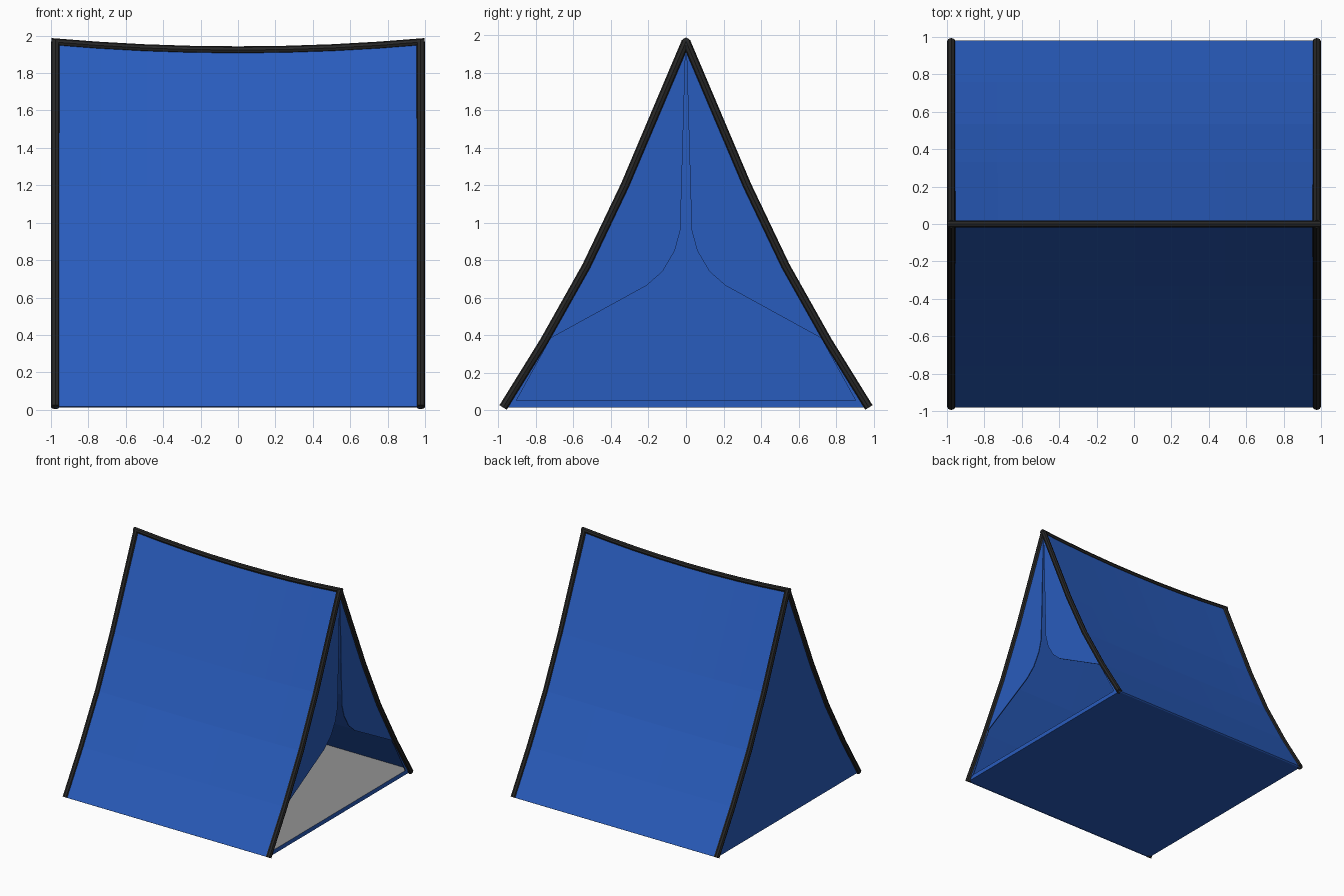
import bpy, bmesh

if "Cube" in bpy.data.objects:
    bpy.data.objects.remove(bpy.data.objects["Cube"])


def material(name, rgb):
    m = bpy.data.materials.new(name)
    m.diffuse_color = (*rgb, 1)
    m.use_nodes = True
    m.node_tree.nodes["Principled BSDF"].inputs["Base Color"].default_value = m.diffuse_color
    return m


BLUE = material("blue_fabric", (0.022, 0.107, 0.51))
BLACK = material("black_trim", (0.02, 0.02, 0.02))
GREY = material("grey_floor", (0.29, 0.29, 0.29))

# Slope of the tent from ground corner to apex (y, z)
SIDE = [(0.975, 0.015), (0.755, 0.37), (0.53, 0.77), (0.325, 1.2), (0.0, 1.967)]
FULL = [(-y, z) for y, z in SIDE] + SIDE[-2::-1]


def make(name, verts, faces, mats, thickness=0.0, offset=0):
    me = bpy.data.meshes.new(name)
    me.from_pydata(verts, [], faces)
    bm = bmesh.new()
    bm.from_mesh(me)
    bmesh.ops.recalc_face_normals(bm, faces=bm.faces)
    bm.to_mesh(me)
    bm.free()
    ob = bpy.data.objects.new(name, me)
    bpy.context.collection.objects.link(ob)
    for m in mats:
        me.materials.append(m)
    if thickness:
        mod = ob.modifiers.new("thickness", 'SOLIDIFY')
        mod.thickness = thickness
        mod.offset = offset
    return ob


def sag(x, z):
    return z - 0.044 * (1 - (x / 0.975) ** 2) * (z / 1.967) ** 2


def tube(name, pts, radius):
    cu = bpy.data.curves.new(name, 'CURVE')
    cu.dimensions = '3D'
    cu.bevel_depth = radius
    cu.bevel_resolution = 2
    cu.use_fill_caps = True
    sp = cu.splines.new('POLY')
    sp.points.add(len(pts) - 1)
    for p, co in zip(sp.points, pts):
        p.co = (*co, 1)
    cu.materials.append(BLACK)
    ob = bpy.data.objects.new(name, cu)
    bpy.context.collection.objects.link(ob)
    bpy.ops.object.select_all(action='DESELECT')
    ob.select_set(True)
    bpy.context.view_layer.objects.active = ob
    bpy.ops.object.convert(target='MESH')
    bpy.ops.object.shade_smooth_by_angle()


# Roof: one sheet lofted along x with a sagging ridge
xs = [-0.975 + 1.95 * i / 8 for i in range(9)]
n = len(FULL)
verts = [(x, y, sag(x, z)) for x in xs for y, z in FULL]
faces = [(i * n + j, i * n + j + 1, (i + 1) * n + j + 1, (i + 1) * n + j)
         for i in range(8) for j in range(n - 1)]
make("roof", verts, faces, [BLUE], 0.012)

# Closed end wall
make("end_wall", [(-0.975, y, z) for y, z in FULL], [tuple(range(n))], [BLUE], 0.01)

# Door flaps: outer slope edge, then the drawn-back curtain edge
curtain = [(0.003, 1.9), (0.03, 0.96), (0.06, 0.85), (0.125, 0.74),
           (0.21, 0.665), (0.72, 0.385), (0.905, 0.05)]
for label, s in (("left", -1), ("right", 1)):
    outline = [(0.975, s * y, z) for y, z in SIDE + curtain]
    make(label + "_door_flap", outline, [tuple(range(len(outline)))], [BLUE], 0.008)

# Floor slab: grey on top, blue sill and underside
fv = [(sx * 0.975, sy * w, z) for z, w in ((0.015, 0.972), (0.052, 0.948))
      for sx, sy in ((-1, -1), (1, -1), (1, 1), (-1, 1))]
ff = [(0, 3, 2, 1), (4, 5, 6, 7)] + [(i, (i + 1) % 4, (i + 1) % 4 + 4, i + 4) for i in range(4)]
floor = make("floor", fv, ff, [BLUE, GREY])
for p in floor.data.polygons:
    p.material_index = 1 if p.normal.z > 0.9 else 0

# Black edge poles and ridge pole
for end, x in (("rear", -0.977), ("door", 0.977)):
    for label, s in (("left", -1), ("right", 1)):
        tube(f"{end}_{label}_pole", [(x, s * y, z) for y, z in SIDE], 0.023)
tube("ridge_pole", [(x * 0.998 / 0.975, 0, sag(x, 1.967)) for x in xs], 0.02)
